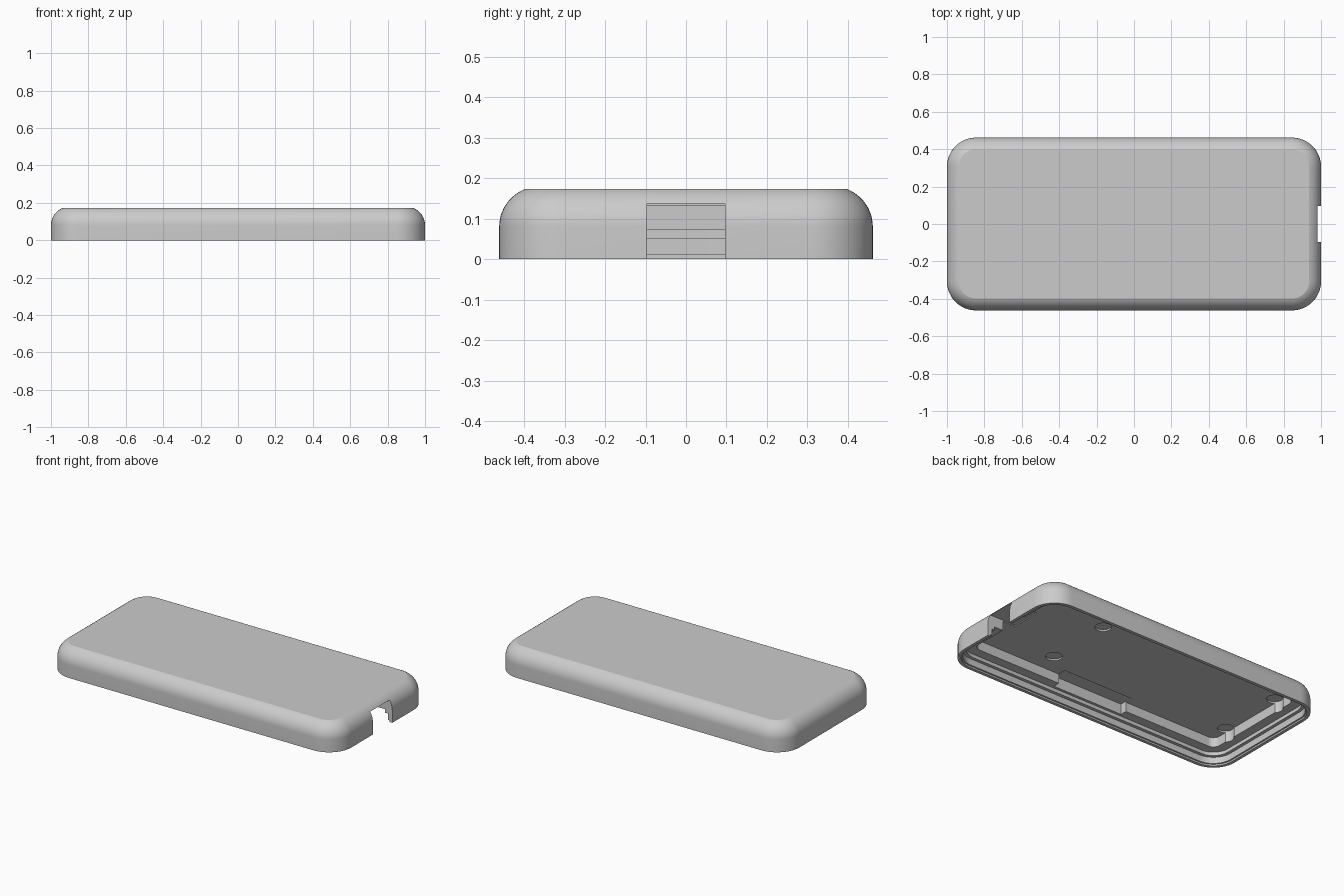
import bpy, bmesh, math

if "Cube" in bpy.data.objects:
    bpy.data.objects.remove(bpy.data.objects["Cube"])

HX, HY, H = 1.0, 0.462, 0.173   # half length, half width, height
CORNER = 0.155                  # plan corner radius
R, CZ = 0.10, 0.08              # top edge rounding radius and its centre height


def ring(bm, inset, z, seg=12):
    """Rounded rectangle of vertices, offset inwards from the outer wall."""
    r = max(CORNER - inset, 0.03)
    verts = []
    for k, (sx, sy) in enumerate([(1, 1), (-1, 1), (-1, -1), (1, -1)]):
        cx, cy = sx * (HX - inset - r), sy * (HY - inset - r)
        for i in range(seg + 1):
            a = math.pi / 2 * (k + i / seg)
            verts.append(bm.verts.new((cx + r * math.cos(a), cy + r * math.sin(a), z)))
    return verts


def cutter(name):
    obj = bpy.context.object
    obj.name = name
    obj.hide_render = True
    return obj


def box_cutter(name, x0, x1, y0, y1, z0, z1):
    bpy.ops.mesh.primitive_cube_add(size=1, location=((x0 + x1) / 2, (y0 + y1) / 2, (z0 + z1) / 2))
    bpy.context.object.scale = (x1 - x0, y1 - y0, z1 - z0)
    return cutter(name)


def hole_cutter(name, x, y, r, z0, z1):
    bpy.ops.mesh.primitive_cylinder_add(vertices=32, radius=r, depth=z1 - z0, location=(x, y, (z0 + z1) / 2))
    return cutter(name)


# Wall section from the underside ceiling, down the inner steps, up the outside
section = [(0.11, 0.132), (0.11, 0.072), (0.05, 0.072), (0.05, 0.05),
           (0.03, 0.05), (0.03, 0.01), (0.02, 0.01), (0.02, 0.0), (0.0, 0.0)]
top_angle = math.asin((H - CZ) / R)
for i in range(13):
    a = top_angle * i / 12
    section.append((R - R * math.cos(a), CZ + R * math.sin(a)))

# Lid shell
bm = bmesh.new()
rings = [ring(bm, inset, z) for inset, z in section]
for a, b in zip(rings, rings[1:]):
    n = len(a)
    for i in range(n):
        bm.faces.new((a[i], a[(i + 1) % n], b[(i + 1) % n], b[i]))
bm.faces.new(rings[0])
bm.faces.new(rings[-1])
bmesh.ops.recalc_face_normals(bm, faces=bm.faces)
mesh = bpy.data.meshes.new("case_lid")
bm.to_mesh(mesh)
bm.free()
lid = bpy.data.objects.new("case_lid", mesh)
bpy.context.collection.objects.link(lid)

# Port opening, side relief and four round recesses
cutters = [box_cutter("port_cut", 0.80, 1.1, -0.096, 0.096, -0.1, 0.138),
           box_cutter("side_relief_cut", -0.235, 0.26, -0.395, -0.30, 0.03, 0.1385)]
for x in (0.41, -0.86):
    for y in (-0.217, 0.217):
        cutters.append(hole_cutter("round_recess_cut", x, y, 0.047, 0.03, 0.142))

bpy.ops.object.select_all(action='DESELECT')
bpy.context.view_layer.objects.active = lid
lid.select_set(True)
for c in cutters:
    m = lid.modifiers.new("cut", 'BOOLEAN')
    m.operation, m.solver, m.object = 'DIFFERENCE', 'EXACT', c
    bpy.ops.object.modifier_apply(modifier=m.name)
for c in cutters:
    bpy.data.objects.remove(c)

# Single grey finish
grey = bpy.data.materials.new("grey_plastic")
grey.diffuse_color = (0.6, 0.6, 0.6, 1)
grey.use_nodes = True
grey.node_tree.nodes["Principled BSDF"].inputs["Base Color"].default_value = grey.diffuse_color
lid.data.materials.clear()
lid.data.materials.append(grey)
for p in lid.data.polygons:
    p.material_index = 0
bpy.ops.object.shade_smooth_by_angle(angle=math.radians(20))
